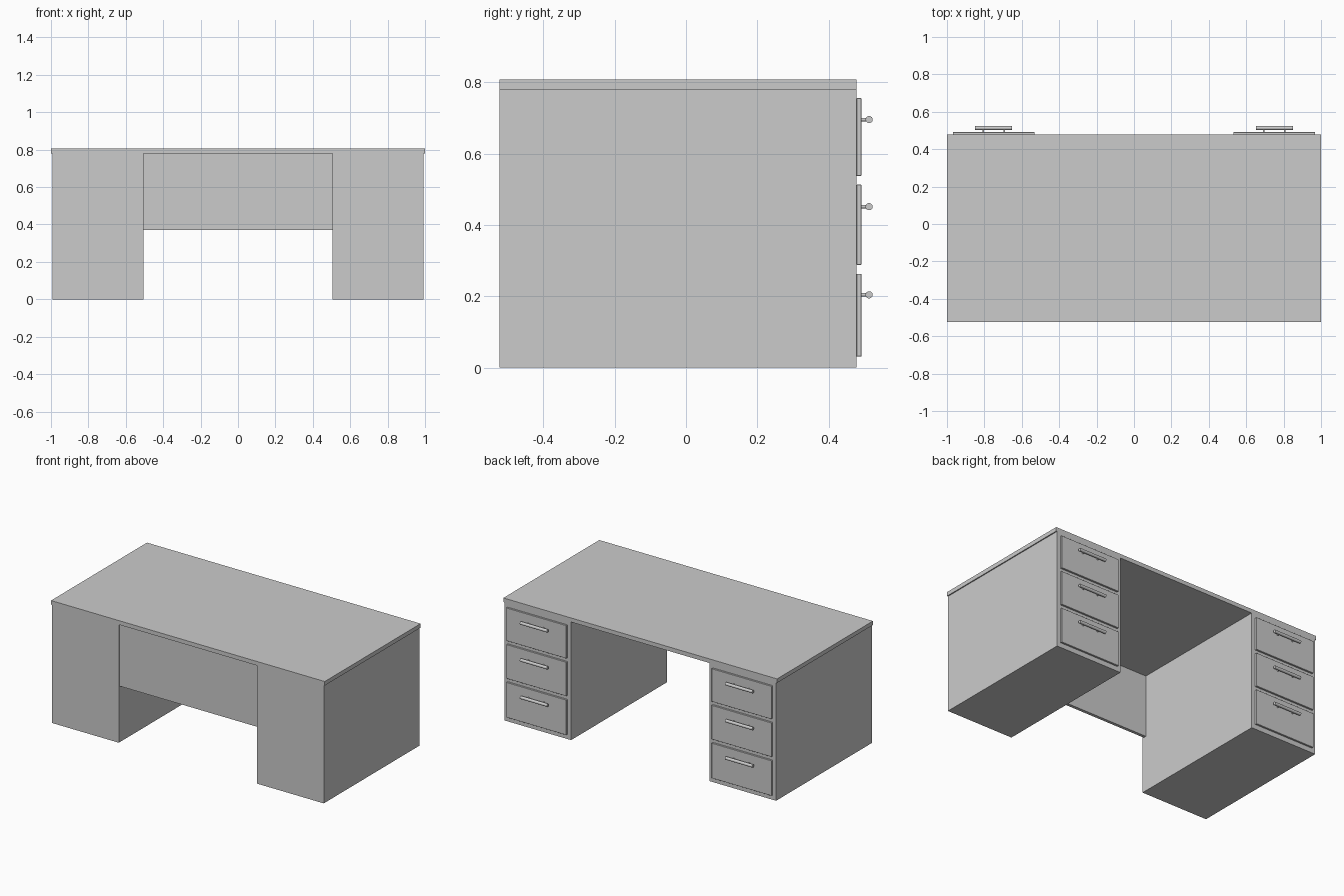
import bpy
import math

if "Cube" in bpy.data.objects:
    bpy.data.objects.remove(bpy.data.objects["Cube"])

FRONT, BACK = -0.523, 0.478   # y extents of the body
TOP_Z = 0.78                  # underside of the desktop


def box(name, x, y, z, bevel=0):
    bpy.ops.mesh.primitive_cube_add(
        size=1, location=[(a + b) / 2 for a, b in (x, y, z)])
    o = bpy.context.object
    o.name = name
    o.scale = [b - a for a, b in (x, y, z)]
    bpy.ops.object.transform_apply(location=False, rotation=False, scale=True)
    if bevel:
        m = o.modifiers.new("edge", 'BEVEL')
        m.width = bevel
        m.segments = 1
    return o


def rod(name, loc, radius, length, rot, sides=24):
    bpy.ops.mesh.primitive_cylinder_add(
        vertices=sides, radius=radius, depth=length, location=loc, rotation=rot)
    o = bpy.context.object
    o.name = name
    bpy.ops.object.shade_smooth_by_angle(angle=math.radians(40))
    return o


# Desktop
box("desktop", (-1, 1), (FRONT, BACK), (TOP_Z, 0.807))

# Modesty panel between the pedestals
box("modesty_panel", (-0.505, 0.505), (FRONT + 0.01, FRONT + 0.03), (0.37, TOP_Z))

# Drawer rows: bottom, top, handle height
rows = [("lower", 0.031, 0.263, 0.204),
        ("middle", 0.288, 0.513, 0.451),
        ("upper", 0.537, 0.755, 0.695)]

for side, s in (("left", -1), ("right", 1)):
    # Pedestal
    box(f"{side}_pedestal", sorted((s * 0.505, s * 0.993)), (FRONT, BACK), (0, TOP_Z))
    cx = s * 0.75
    for row, z0, z1, hz in rows:
        # Drawer front
        box(f"{side}_{row}_drawer", (cx - 0.219, cx + 0.219),
            (BACK, 0.491), (z0, z1), bevel=0.001)
        # Bar handle on two posts
        rod(f"{side}_{row}_handle_bar", (cx, 0.513, hz), 0.01, 0.198,
            (0, math.pi / 2, 0))
        for i, dx in enumerate((-0.056, 0.056)):
            rod(f"{side}_{row}_handle_post_{i + 1}", (cx + dx, 0.5, hz),
                0.005, 0.022, (math.pi / 2, 0, 0), sides=16)
